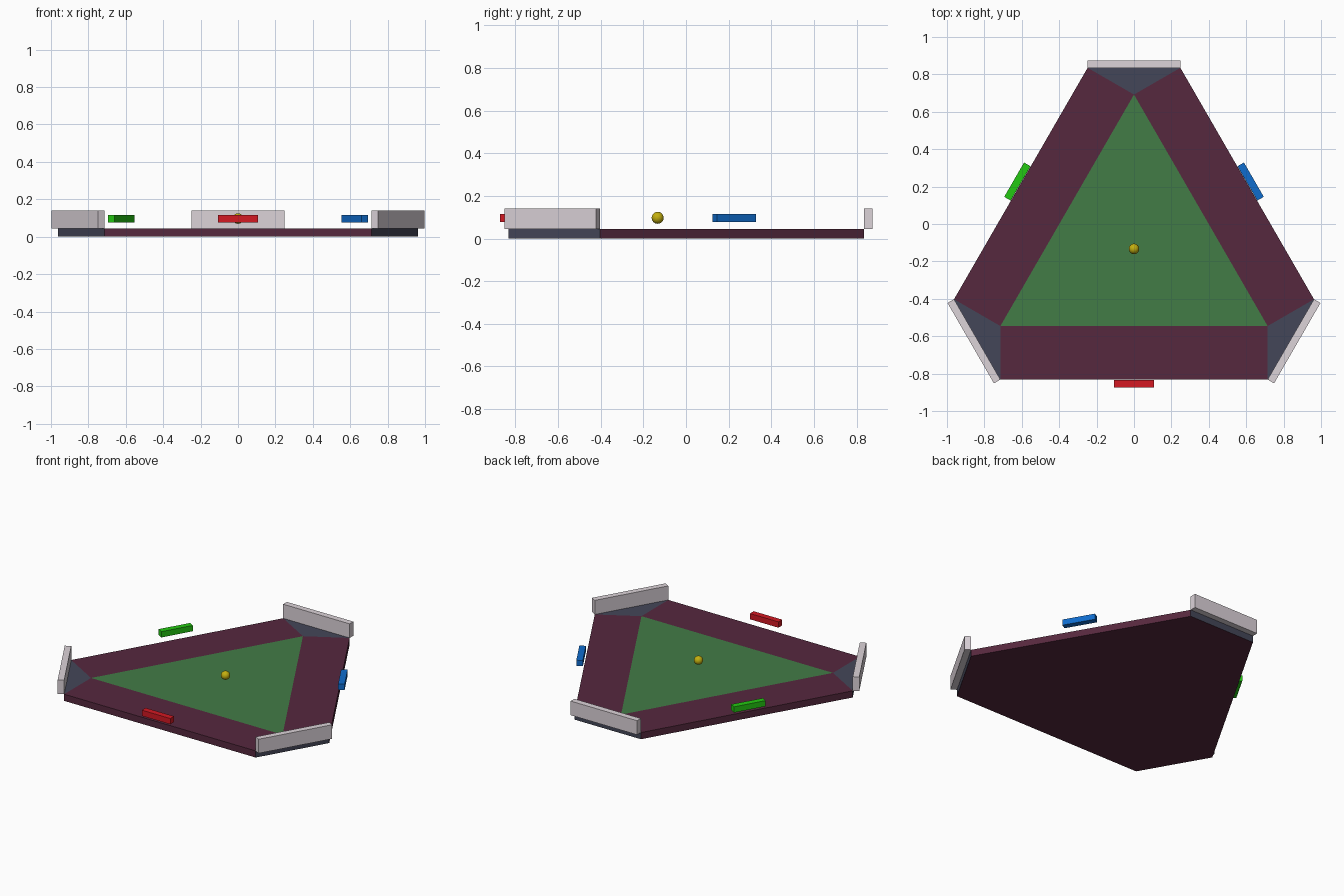
import bpy, bmesh
from math import radians, cos, sin
from mathutils import Vector, Matrix

if "Cube" in bpy.data.objects:
    bpy.data.objects.remove(bpy.data.objects["Cube"])

CENTRE = Vector((0, -0.133, 0))   # board centre, three-fold symmetric
SIDE_D, SIDE_H = 0.70, 0.7145     # long edge: distance from centre, half length
CORNER_D, CORNER_H = 0.968, 0.248 # short edge
FIELD_R, THICK = 0.825, 0.045


def material(name, rgb):
    lin = [(c / 255 / 12.92) if c < 11 else ((c / 255 + 0.055) / 1.055) ** 2.4 for c in rgb]
    m = bpy.data.materials.new(name)
    m.diffuse_color = (*lin, 1)
    m.use_nodes = True
    m.node_tree.nodes["Principled BSDF"].inputs["Base Color"].default_value = m.diffuse_color
    return m


green = material("field_green", (66, 124, 70))
plum = material("border_plum", (86, 40, 62))
slate = material("corner_slate", (68, 70, 88))
pale = material("wall_pale", (220, 211, 217))
red = material("paddle_red", (212, 24, 34))
blue = material("paddle_blue", (15, 108, 205))
lime = material("paddle_lime", (35, 200, 18))
gold = material("ball_gold", (195, 175, 15))


def finish(name, bm, mats):
    mesh = bpy.data.meshes.new(name)
    bm.normal_update()
    bm.to_mesh(mesh)
    bm.free()
    ob = bpy.data.objects.new(name, mesh)
    bpy.context.collection.objects.link(ob)
    for m in mats:
        mesh.materials.append(m)
    return ob


def at(angle, out, along, z):
    """Point at a distance outwards and sideways (counter-clockwise) from the centre."""
    a = radians(angle)
    return CENTRE + Vector((out * cos(a) - along * sin(a), out * sin(a) + along * cos(a), z))


# board: central triangle, three border strips and three corner wedges
bm = bmesh.new()
inner, low, top = [], [], []
for ang in (90, 210, 330):
    inner.append(bm.verts.new(at(ang, FIELD_R, 0, THICK)))
    for side in (-CORNER_H, CORNER_H):
        low.append(bm.verts.new(at(ang, CORNER_D, side, 0)))
        top.append(bm.verts.new(at(ang, CORNER_D, side, THICK)))


def face(verts, slot):
    bm.faces.new(verts).material_index = slot


face(inner, 0)
face(low[::-1], 1)
for i in range(3):
    a, b, c = 2 * i, 2 * i + 1, (2 * i + 2) % 6
    face((inner[i], top[a], top[b]), 2)
    face((inner[i], top[b], top[c], inner[(i + 1) % 3]), 1)
    face((low[a], low[b], top[b], top[a]), 2)
    face((low[b], low[c], top[c], top[b]), 1)
finish("board", bm, (green, plum, slate))


# upright block lying along a board edge
def edge_block(name, angle, dist, depth, half, z0, z1, mat):
    bm = bmesh.new()
    bmesh.ops.create_cube(bm, size=1)
    turn = Matrix.Rotation(radians(angle), 4, 'Z')
    place = Matrix.Translation(at(angle, dist + depth / 2, 0, (z0 + z1) / 2))
    scale = Matrix.Diagonal((depth, 2 * half, z1 - z0, 1))
    bm.transform(place @ turn @ scale)
    finish(name, bm, (mat,))


# corner walls
for name, ang in (("back", 90), ("left", 210), ("right", 330)):
    edge_block(name + "_corner_wall", ang, CORNER_D, 0.04, CORNER_H, THICK, 0.14, pale)

# paddles hovering beside the long edges
for name, ang, mat in (("front", 270, red), ("right", 30, blue), ("left", 150, lime)):
    edge_block(name + "_paddle", ang, SIDE_D, 0.04, 0.106, 0.077, 0.116, mat)

# ball
bm = bmesh.new()
bmesh.ops.create_uvsphere(bm, u_segments=32, v_segments=16, radius=0.028)
bm.transform(Matrix.Translation(CENTRE + Vector((0, 0, 0.097))))
for f in bm.faces:
    f.smooth = True
finish("ball", bm, (gold,))
